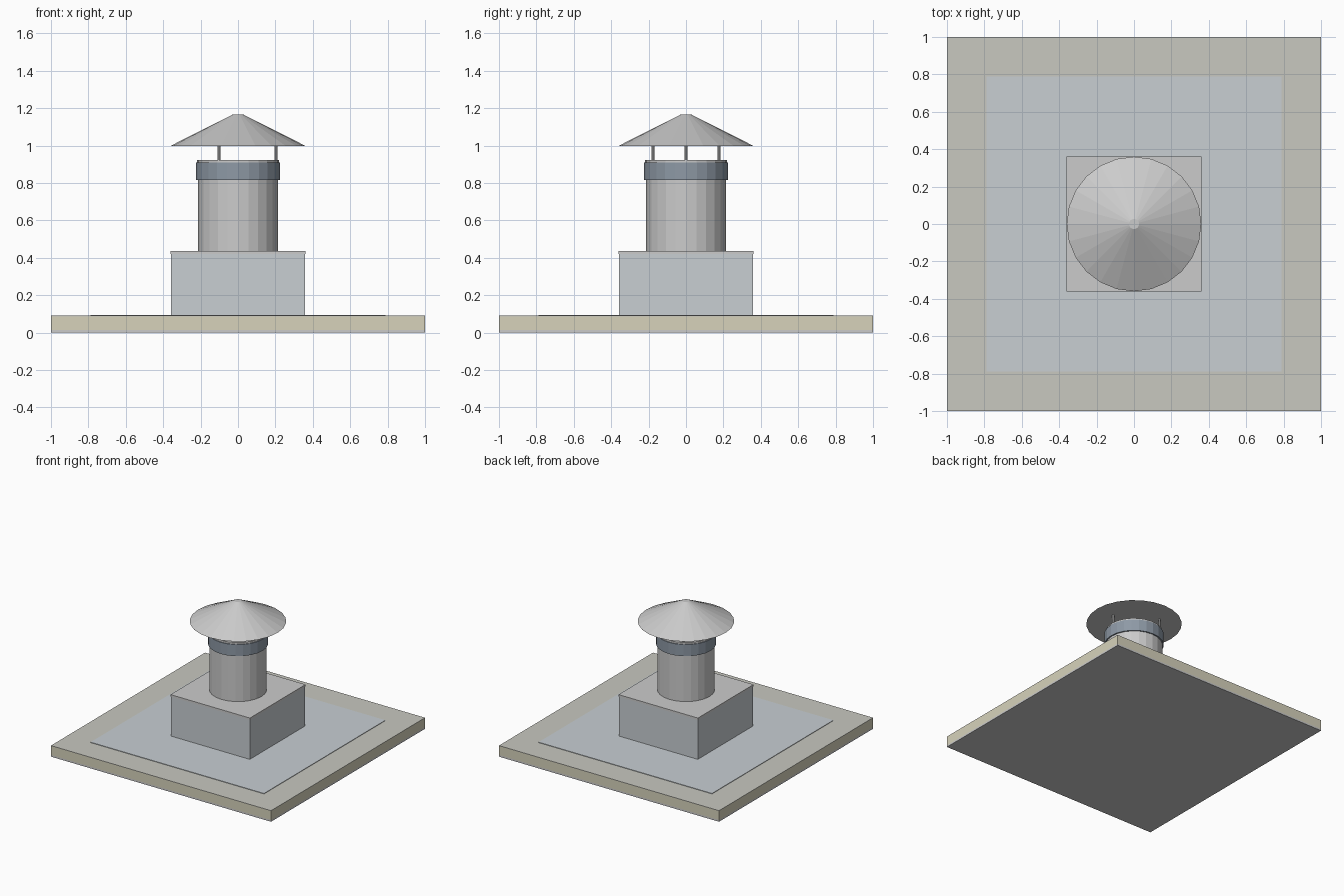
import bpy, math

if "Cube" in bpy.data.objects:
    bpy.data.objects.remove(bpy.data.objects["Cube"])

SIDES = 24


def material(name, rgb):
    m = bpy.data.materials.new(name)
    m.diffuse_color = (*rgb, 1)
    m.use_nodes = True
    m.node_tree.nodes["Principled BSDF"].inputs["Base Color"].default_value = m.diffuse_color
    return m


cream = material("insulation_cream", (0.68, 0.65, 0.50))
membrane = material("membrane_grey", (0.58, 0.58, 0.53))
pale = material("pale_sheet_metal", (0.58, 0.62, 0.65))
steel_blue = material("steel_blue", (0.27, 0.32, 0.38))


def add_mesh(name, verts, faces, mat=None):
    mesh = bpy.data.meshes.new(name)
    mesh.from_pydata(verts, [], faces)
    obj = bpy.data.objects.new(name, mesh)
    bpy.context.collection.objects.link(obj)
    if mat:
        mesh.materials.append(mat)
    return obj


def box(name, half, z0, z1, mat=None):
    bpy.ops.mesh.primitive_cube_add(size=1, location=(0, 0, (z0 + z1) / 2))
    obj = bpy.context.object
    obj.name = name
    obj.scale = (2 * half, 2 * half, z1 - z0)
    if mat:
        obj.data.materials.append(mat)


def ring(name, profile, mat=None):
    """Revolve a closed (radius, z) profile around the vertical axis."""
    n = len(profile)
    verts = [(r * math.cos(a), r * math.sin(a), z)
             for a in (math.tau * i / SIDES for i in range(SIDES))
             for r, z in profile]
    faces = [(i * n + j, (i + 1) % SIDES * n + j,
              (i + 1) % SIDES * n + (j + 1) % n, i * n + (j + 1) % n)
             for i in range(SIDES) for j in range(n)]
    return add_mesh(name, verts, faces, mat)


def tube(name, inner, outer, z0, z1, mat=None):
    return ring(name, [(inner, z0), (outer, z0), (outer, z1), (inner, z1)], mat)


# Layered roof slab
box("roof_deck", 1.0, 0.0, 0.014)
box("roof_insulation", 1.0, 0.014, 0.087, cream)
box("roof_membrane", 1.0, 0.087, 0.091, membrane)

# Flashing sheet and square curb
box("flashing_sheet", 0.788, 0.091, 0.095, pale)
box("curb", 0.357, 0.095, 0.42, pale)
box("curb_lid", 0.361, 0.42, 0.437)

# Round flue with clamp band and rim
tube("flue_pipe", 0.195, 0.214, 0.437, 0.915)
tube("clamp_band", 0.213, 0.224, 0.815, 0.91, steel_blue)
tube("flue_rim", 0.195, 0.218, 0.91, 0.924)

# Three posts carrying the rain cap
for k in range(3):
    a = math.tau * k / 3
    bpy.ops.mesh.primitive_cylinder_add(
        vertices=10, radius=0.008, depth=0.10,
        location=(0.204 * math.cos(a), 0.204 * math.sin(a), 0.96))
    bpy.context.object.name = f"cap_post_{k + 1}"

# Solid conical rain cap with a small flat tip
bpy.ops.mesh.primitive_cone_add(vertices=SIDES, radius1=0.36, radius2=0.027,
                                depth=0.168, location=(0, 0, 1.083))
bpy.context.object.name = "rain_cap"
